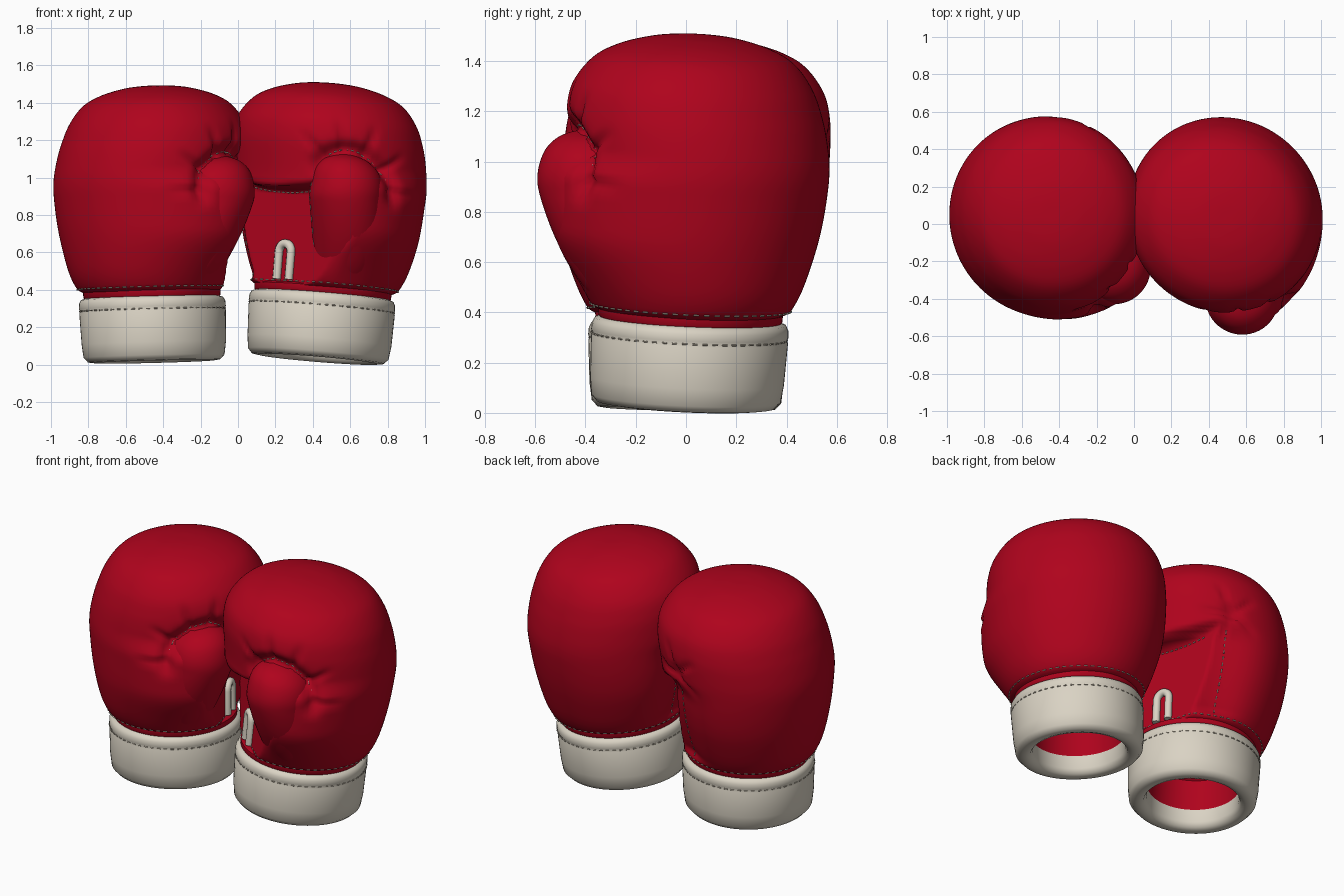
import bpy, bmesh
from math import sin, cos, pi, exp, hypot, atan2, radians
from mathutils import Vector, Matrix

cube = bpy.data.objects.get("Cube")
if cube:
    bpy.data.objects.remove(cube, do_unlink=True)


def material(name, rgb):
    m = bpy.data.materials.new(name)
    m.use_nodes = True
    color = (*rgb, 1)
    m.diffuse_color = color
    bsdf = m.node_tree.nodes["Principled BSDF"]
    bsdf.inputs["Base Color"].default_value = color
    bsdf.inputs["Roughness"].default_value = 0.5
    return m


RED = material("red leather", (0.43, 0.001, 0.012))
CREAM = material("cream leather", (0.70, 0.65, 0.55))
THREAD = material("stitch thread", (0.45, 0.4, 0.32))

THUMB = radians(52)      # thumb direction, measured from the palm
PALM = 0.335             # distance of the flat palm from the axis
SIDES = 128


def smooth(lo, hi, v):
    t = min(1, max(0, (v - lo) / (hi - lo)))
    return t * t * (3 - 2 * t)


def spline(points, steps):
    """Catmull-Rom samples through a few points."""
    p = [Vector(q) for q in points]
    p = [p[0]] + p + [p[-1]]
    out = []
    for i in range(1, len(p) - 2):
        a, b, c, d = p[i - 1:i + 3]
        for s in range(steps):
            t = s / steps
            out.append(0.5 * (2 * b + (c - a) * t + (2 * a - 5 * b + 4 * c - d) * t ** 2
                              + (3 * b - a - 3 * c + d) * t ** 3))
    return out + [p[-1]]


def skin(name, rows, matrix, mats, row_mat=lambda i: 0):
    """Closed skin over rings of points, rings at both ends collapse to a point."""
    bm = bmesh.new()
    grid = [[bm.verts.new(matrix @ v) for v in row] for row in rows]
    n = len(rows[0])
    for i in range(len(grid) - 1):
        for j in range(n):
            k = (j + 1) % n
            f = bm.faces.new((grid[i][j], grid[i][k], grid[i + 1][k], grid[i + 1][j]))
            f.material_index = row_mat(i)
            f.smooth = True
    bmesh.ops.remove_doubles(bm, verts=bm.verts, dist=0.0002)
    bmesh.ops.recalc_face_normals(bm, faces=bm.faces)
    mesh = bpy.data.meshes.new(name)
    bm.to_mesh(mesh)
    bm.free()
    for m in mats:
        mesh.materials.append(m)
    obj = bpy.data.objects.new(name, mesh)
    bpy.context.collection.objects.link(obj)
    return obj


def tubes(name, lines, matrix, mat, radius):
    """Round cords along polylines."""
    c = bpy.data.curves.new(name, "CURVE")
    c.dimensions = "3D"
    c.bevel_depth = radius
    c.bevel_resolution = 2
    c.use_fill_caps = True
    for line in lines:
        s = c.splines.new("POLY")
        s.points.add(len(line) - 1)
        for pt, v in zip(s.points, line):
            pt.co = (*(matrix @ v), 1)
        s.use_smooth = True
    c.materials.append(mat)
    bpy.context.collection.objects.link(bpy.data.objects.new(name, c))


def dashes(path):
    return [path[i:i + 2] for i in range(0, len(path) - 1, 2)]


def polar(a, r, z):
    return Vector((r * sin(a), -r * cos(a), z))


# Mitt outline: radius and height
MITT = spline([(.365, .375), (.405, .405), (.448, .51), (.489, .72), (.508, .93), (.51, 1.06),
               (.5, 1.17), (.468, 1.275), (.395, 1.372), (.3, 1.427), (.18, 1.462),
               (.08, 1.475), (0, 1.477)], 8)


def radius_at(z):
    return min(MITT, key=lambda p: abs(p.y - z)).x


def shift(p):
    """Lean the upper mitt over the palm and towards the little finger."""
    p.y -= .055 * smooth(.9, 1.3, p.z)
    p.x -= .02 * smooth(.4, .9, p.z)
    return p


def mitt_point(a, r, z):
    if r < 1e-5:
        return shift(Vector((0, 0, z)))
    # swelling that carries the thumb root into the back of the hand
    da = a - THUMB
    if da < -pi:
        da += 2 * pi
    swell = smooth(.4, .7, z) * (1 - smooth(.9, 1.04, z))
    r += .085 * swell * exp(-(da / (.12 if da < 0 else .75)) ** 2)
    # hollow heel on the little finger side
    r -= .05 * smooth(.37, .45, z) * (1 - smooth(.85, 1, z)) * exp(-((a + .85) / .35) ** 2)
    # crease and gathers around the thumb tip
    d, phi = hypot(da * .5, z - .9), atan2(z - .9, da * .5)
    mask = smooth(-.5, 0, phi) * (1 - smooth(2.4, 2.8, phi))
    gather = max(0, cos(11 * phi)) ** 4 * smooth(.16, .22, d) * (1 - smooth(.25, .42, d))
    r -= mask * (.045 * exp(-((d - .21) / .04) ** 2) + .024 * gather)
    # gathers on the little finger side
    d, phi = hypot((a + .95) * .48, z - 1.03), atan2(z - 1.03, (a + .95) * .48)
    gather = max(0, cos(5 * phi)) ** 4 * smooth(.02, .06, d) * (1 - smooth(.08, .22, d))
    r -= .03 * exp(-(d / .05) ** 2) + .018 * gather
    # flat palm under the curled fingers, hand slightly wider than deep
    p = polar(a, r, z)
    p.x *= 1 + .04 * smooth(.4, .7, z)
    lip = .9 + .1 * a * a
    k = smooth(lip - .02, lip + .035, z)
    p.y = max(p.y, -PALM) * (1 - k) + p.y * k
    p.z -= .04 * exp(-((z - lip - .04) / .05) ** 2) * max(0, cos(a)) ** 2
    return shift(p)


def thumb_axis(p):
    """Thumb centre line, swinging outwards at the root."""
    return shift(polar(THUMB + .4 * max(0, .85 - p.z), p.x, p.z))


def angles(n):
    return [2 * pi * j / n - pi for j in range(n)]


# Cuff outline from the lining, around the rim, up to the collar
CUFF = [(0, .36), (.2, .35), (.26, .31), (.272, .12), (.274, .04), (.288, .01), (.32, 0),
        (.354, .005), (.377, .03), (.386, .1), (.392, .268), (.388, .278), (.393, .29),
        (.391, .318), (.381, .338), (.362, .345), (.366, .35), (.368, .38), (.35, .39), (0, .4)]


def glove(side, location, turn, lean, mirrored):
    tilt = Vector((0, 0, 1)).rotation_difference(Vector((*lean, 1))).to_matrix().to_4x4()
    m = Matrix.Translation(location) @ tilt @ Matrix.Rotation(radians(turn), 4, "Z")
    if mirrored:
        m = m @ Matrix.Scale(-1, 4, (1, 0, 0))

    # mitt
    rows = [[mitt_point(a, p.x, p.y) for a in angles(SIDES)]
            for p in [Vector((0, .38))] + MITT]
    skin(side + "_mitt", rows, m, [RED])

    # thumb: distance from the axis, radius, height
    path = spline([(.25, .13, .39), (.31, .165, .5), (.385, .185, .65), (.44, .195, .8),
                   (.46, .195, .9), (.453, .176, .99), (.447, .125, 1.05), (.445, .055, 1.08),
                   (.445, 0, 1.087)], 5)
    path = [Vector((.25, 0, .39))] + path
    rows = [[thumb_axis(p) + polar(a, p.y, 0) for a in angles(48)] for p in path]
    skin(side + "_thumb", rows, m, [RED])

    # cuff with red lining and red collar, slightly uneven leather
    rows = [[polar(a, r * (1 + .006 * sin(3 * a + 9 * z)), z) for a in angles(72)]
            for r, z in CUFF]
    obj = skin(side + "_cuff", rows, m, [CREAM, RED], lambda i: 0 if 3 <= i < 15 else 1)
    obj.data.set_sharp_from_angle(angle=radians(50))

    # pull loop on the palm
    arch = [Vector((.042 * cos(pi * t / 10), -PALM - .008, .55 + .042 * sin(pi * t / 10)))
            for t in range(11)]
    feet = [Vector((s * .042, -PALM - .008, .4)) for s in (1, -1)]
    tubes(side + "_pull_loop", [[feet[0]] + arch + [feet[1]]], m, CREAM, .024)

    # stitching around cuff, mitt base, palm edge, finger lip, thumb side and thumb crease
    ring = [polar(a, .39, .278) for a in angles(120)]
    base = [mitt_point(a, radius_at(.395) + .002, .395) for a in angles(120)]
    edge = [mitt_point(-.9, radius_at(z) + .001, z)
            for z in [.42 + .02 * i for i in range(28)]]
    lip = [Vector((x - .03, -PALM - .003, .865 + .4 * x * x))
           for x in [-.25 + .016 * i for i in range(28)]]
    root = [thumb_axis(p) + polar(THUMB - pi / 2, p.y, 0)
            for p in path if p.y > .1 and .42 < p.z < .95]
    crease = []
    for i in range(24):
        phi = .3 + .08 * i
        z = .9 + .21 * sin(phi)
        crease.append(mitt_point(THUMB + .42 * cos(phi), radius_at(z), z))
    lines = [d for path in (ring, base, edge, lip, root, crease) for d in dashes(path)]
    tubes(side + "_stitching", lines, m, THREAD, .0035)


glove("right", (-.45, .0, .015), 106, (-.025, .02), True)
glove("left", (.425, .0, .028), -40, (.083, .045), False)
